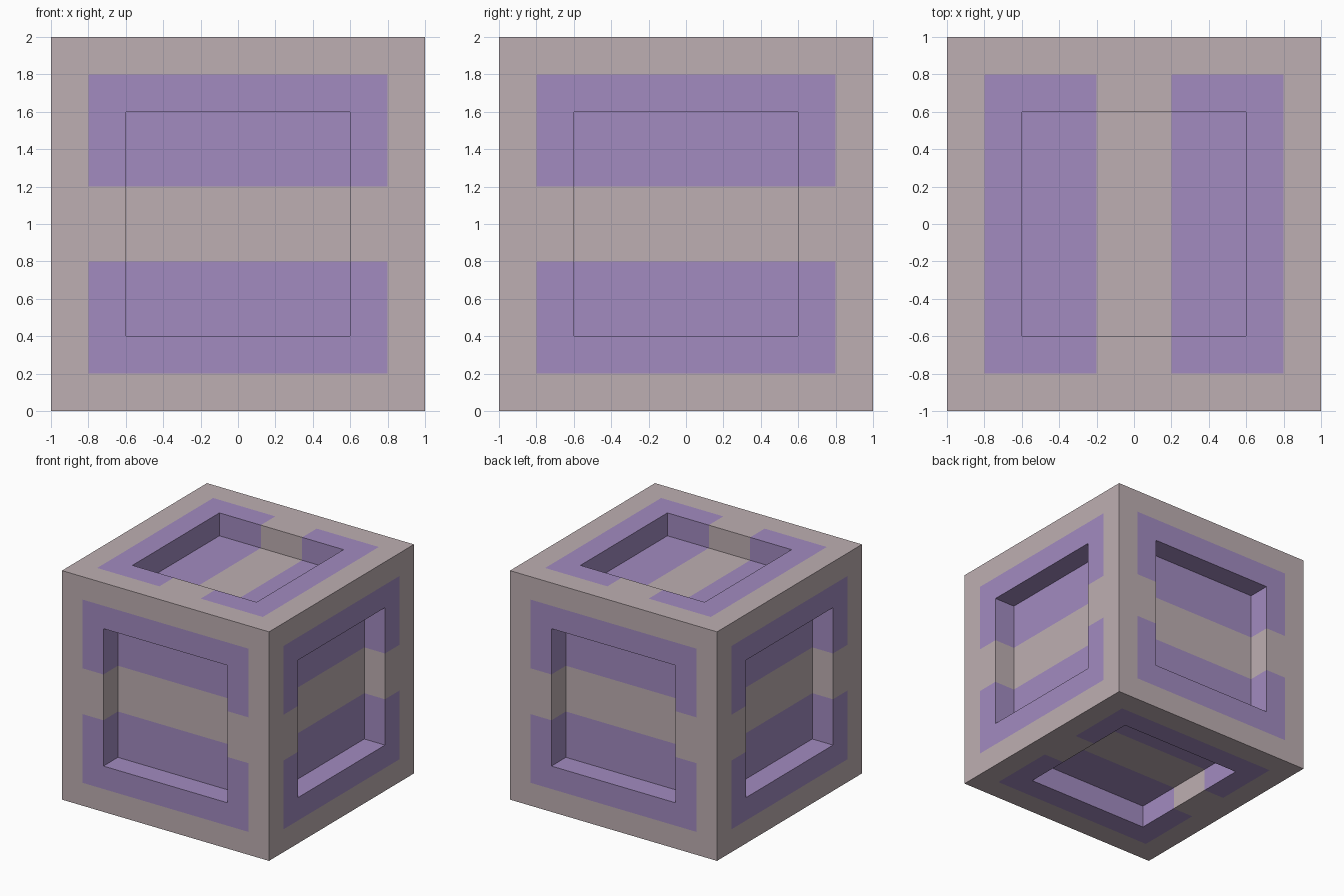
import bpy, bmesh
from math import radians
from mathutils import Matrix

cube = bpy.data.objects.get("Cube")
if cube:
    bpy.data.objects.remove(cube, do_unlink=True)


def srgb(r, g, b):
    lin = [(c / 255 / 12.92) if c < 11 else ((c / 255 + 0.055) / 1.055) ** 2.4 for c in (r, g, b)]
    return (*lin, 1.0)


def material(name, colour):
    m = bpy.data.materials.new(name)
    m.use_nodes = True
    m.diffuse_color = colour
    m.node_tree.nodes["Principled BSDF"].inputs["Base Color"].default_value = colour
    return m


CUTS = (-1.0, -0.8, -0.6, -0.2, 0.2, 0.6, 0.8, 1.0)   # panel cut lines
DEPTH = 0.2                                           # recess depth


def add_panel(bm, matrix):
    """One square side with a sunken window and two painted bands."""
    verts = bmesh.ops.create_grid(bm, x_segments=7, y_segments=7, size=1)["verts"]
    for v in verts:
        v.co.x, v.co.y = (CUTS[round((c + 1) * 3.5)] for c in v.co.xy)
    faces = {f for v in verts for f in v.link_faces}
    for f in faces:
        f.normal_update()
    window = [f for f in faces if max(map(abs, f.calc_center_median().xy)) < 0.6]

    # Sink the window and keep its new walls
    walls = bmesh.ops.inset_region(bm, faces=window, thickness=0, depth=-DEPTH)["faces"]
    faces.update(walls)

    # Bands: a square patch split by a plain strip, carried into the recess
    for f in faces:
        x, y = map(abs, f.calc_center_median().xy)
        f.material_index = int(x < 0.79 and 0.2 < y < 0.79)

    panel_verts = list({v for f in faces for v in f.verts})
    bmesh.ops.transform(bm, verts=panel_verts,
                        matrix=matrix @ Matrix.Translation((0, 0, 1)))


bm = bmesh.new()
# Four upright sides, then top and bottom
for i in range(4):
    add_panel(bm, Matrix.Rotation(radians(90 * i), 4, "Z") @ Matrix.Rotation(radians(90), 4, "X"))
add_panel(bm, Matrix.Rotation(radians(90), 4, "Z"))
add_panel(bm, Matrix.Rotation(radians(180), 4, "X"))

# Join the sides into one closed block standing on the ground
bmesh.ops.remove_doubles(bm, verts=bm.verts, dist=0.0005)
bmesh.ops.recalc_face_normals(bm, faces=bm.faces)
bmesh.ops.translate(bm, verts=bm.verts, vec=(0, 0, 1))

mesh = bpy.data.meshes.new("recessed_block")
bm.to_mesh(mesh)
bm.free()
mesh.materials.append(material("pale dusty pink", srgb(190, 175, 178)))
mesh.materials.append(material("soft purple", srgb(162, 139, 192)))
bpy.context.collection.objects.link(bpy.data.objects.new("recessed_block", mesh))
